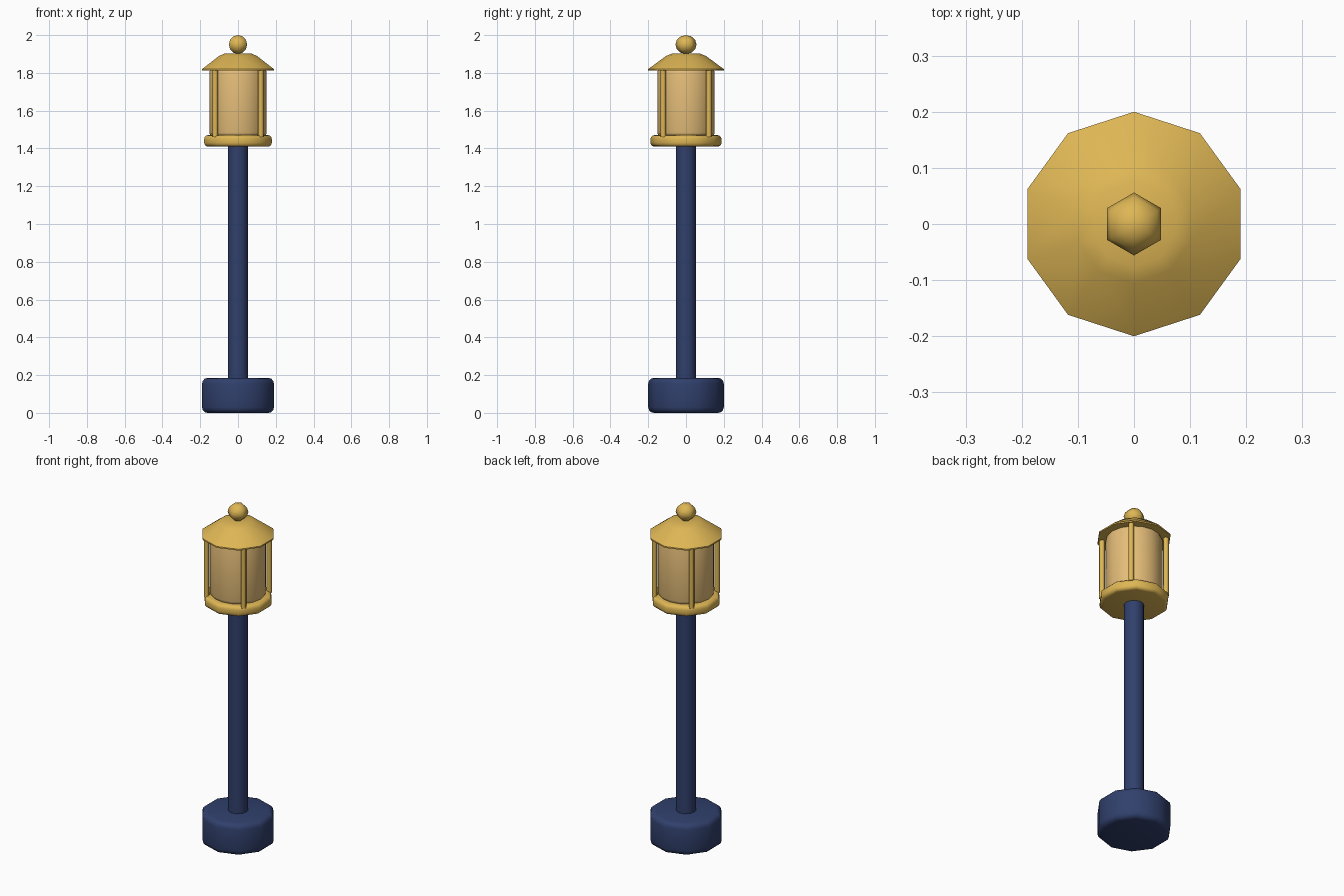
import bpy, bmesh, math

if "Cube" in bpy.data.objects:
    bpy.data.objects.remove(bpy.data.objects["Cube"])


def material(name, rgb):
    m = bpy.data.materials.new(name)
    m.diffuse_color = (*rgb, 1)
    m.use_nodes = True
    m.node_tree.nodes["Principled BSDF"].inputs["Base Color"].default_value = m.diffuse_color
    return m


BLUE = material("navy_paint", (0.030, 0.051, 0.150))
GOLD = material("gold_paint", (0.730, 0.468, 0.090))
GLASS = material("warm_glass", (0.780, 0.510, 0.190))


def lathe(name, profile, sides, mat, at=(0, 0, 0), smooth=50):
    """Spin (radius, z) points about z, with one corner on +y; zero radius makes a pole."""
    bm = bmesh.new()
    rings = []
    for r, z in profile:
        n = sides if r > 0 else 1
        rings.append([bm.verts.new((r * math.sin(2 * math.pi * i / sides),
                                    r * math.cos(2 * math.pi * i / sides), z))
                      for i in range(n)])
    for a, b in zip(rings, rings[1:]):
        for i in range(sides):
            j = (i + 1) % sides
            quad = [a[i % len(a)], a[j % len(a)], b[j % len(b)], b[i % len(b)]]
            bm.faces.new(list(dict.fromkeys(quad)))
    for ring in (rings[0], rings[-1]):
        if len(ring) > 1:
            bm.faces.new(ring)
    bmesh.ops.recalc_face_normals(bm, faces=bm.faces)
    me = bpy.data.meshes.new(name)
    bm.to_mesh(me)
    bm.free()
    me.materials.append(mat)
    ob = bpy.data.objects.new(name, me)
    ob.location = at
    bpy.context.collection.objects.link(ob)
    bpy.ops.object.select_all(action='DESELECT')
    ob.select_set(True)
    bpy.context.view_layer.objects.active = ob
    bpy.ops.object.shade_smooth_by_angle(angle=math.radians(smooth))
    return ob


def drum(r, z0, z1, bevel):
    """Profile of a cylinder with rounded rims."""
    arc = [(r - bevel + bevel * math.sin(t), bevel - bevel * math.cos(t))
           for t in (k * math.pi / 6 for k in range(4))]
    return [(x, z0 + h) for x, h in arc] + [(x, z1 - h) for x, h in reversed(arc)]


# Foot and post
lathe("base", drum(0.20, 0.0, 0.185, 0.03), 10, BLUE)
lathe("post", [(0.054, 0.17), (0.054, 1.42)], 12, BLUE)

# Lantern tray and glass
lathe("lantern_tray", drum(0.188, 1.41, 1.47, 0.02), 10, GOLD)
lathe("lantern_glass", drum(0.152, 1.46, 1.825, 0.025), 16, GLASS)

# Four corner bars
for sx in (-1, 1):
    for sy in (-1, 1):
        lathe("lantern_bar", [(0.015, 1.46), (0.015, 1.82)], 8, GOLD,
              (0.121 * sx, 0.121 * sy, 0))

# Roof and ball finial
lathe("roof", [(0.20, 1.812), (0.20, 1.82), (0.105, 1.890), (0.075, 1.902)], 10, GOLD)
ball = [(0.056 * math.sin(k * math.pi / 6), 1.95 - 0.05 * math.cos(k * math.pi / 6))
        for k in range(1, 6)]
lathe("finial", [(0, 1.90)] + ball + [(0, 2.0)], 6, GOLD, smooth=75)
